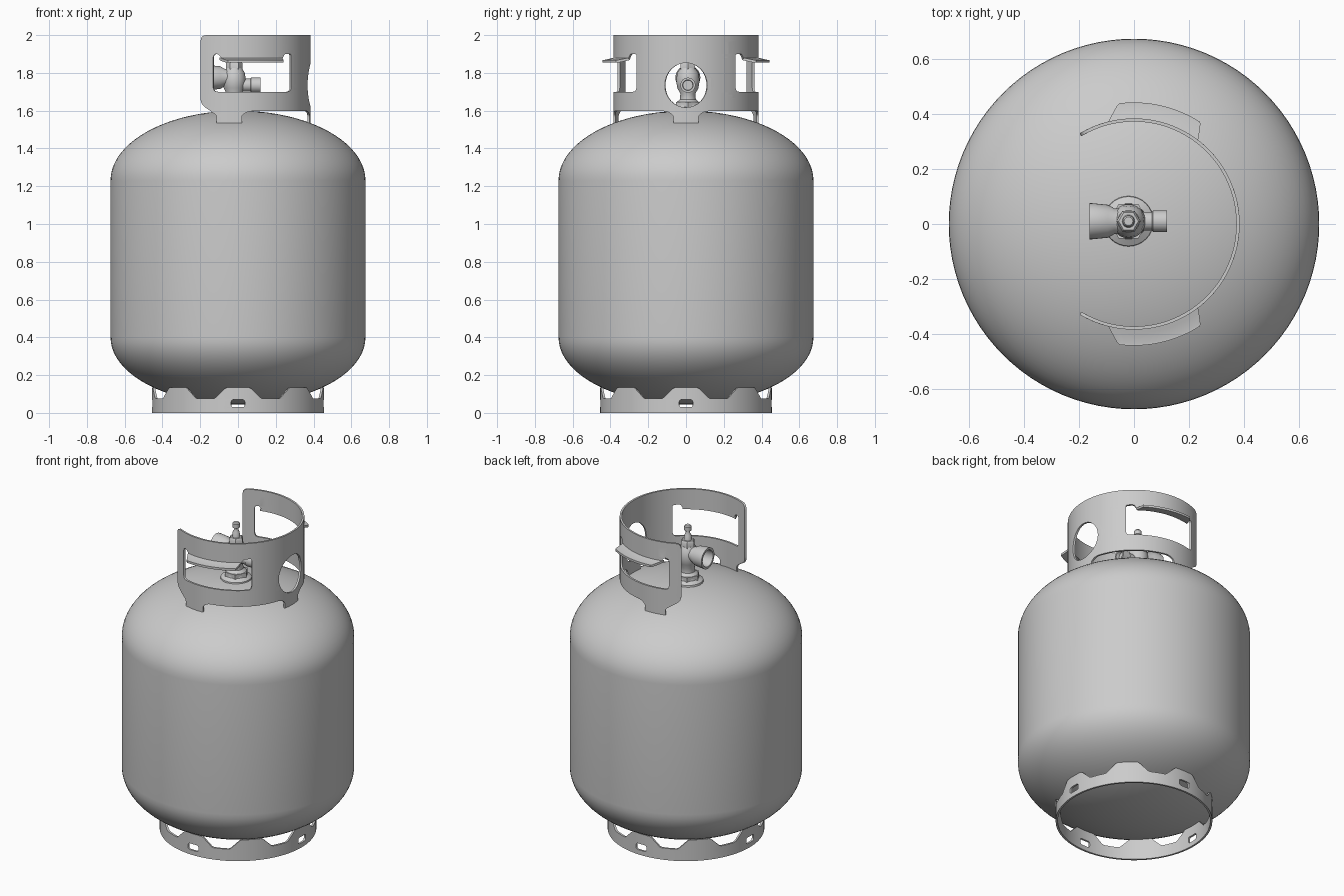
import bpy, bmesh
from math import sin, cos, pi, radians
from mathutils import Vector, Matrix
from mathutils.geometry import tessellate_polygon

if "Cube" in bpy.data.objects:
    bpy.data.objects.remove(bpy.data.objects["Cube"])


def finish(bm, name, angle=35):
    bmesh.ops.recalc_face_normals(bm, faces=bm.faces[:])
    me = bpy.data.meshes.new(name)
    bm.to_mesh(me)
    bm.free()
    ob = bpy.data.objects.new(name, me)
    bpy.context.collection.objects.link(ob)
    bpy.ops.object.select_all(action='DESELECT')
    ob.select_set(True)
    bpy.context.view_layer.objects.active = ob
    bpy.ops.object.shade_smooth_by_angle(angle=radians(angle))
    return ob


def lathe(name, profile, segs=32, matrix=Matrix()):
    """Revolve (radius, height) points around z, then place by matrix."""
    bm = bmesh.new()
    rings = []
    for r, z in profile:
        if r < 1e-5:
            rings.append([bm.verts.new((0, 0, z))] * segs)
        else:
            rings.append([bm.verts.new((r * cos(2 * pi * i / segs), r * sin(2 * pi * i / segs), z))
                          for i in range(segs)])
    for a, b in zip(rings, rings[1:]):
        for i in range(segs):
            j = (i + 1) % segs
            bm.faces.new(dict.fromkeys((a[i], a[j], b[j], b[i])))
    bm.transform(matrix)
    return finish(bm, name)


def rounded(points, radius, n=4):
    """Round polygon corners; points are (degrees, z), returned as (length, z)."""
    pts = [Vector((radians(p[0]) * radius, p[1])) for p in points]
    out = []
    for i, p in enumerate(pts):
        r = points[i][2] if len(points[i]) > 2 else 0
        if r == 0:
            out.append(p)
            continue
        a = p + (pts[i - 1] - p).normalized() * r
        b = p + (pts[(i + 1) % len(pts)] - p).normalized() * r
        for k in range(n + 1):
            t = k / n
            out.append(a * (1 - t) ** 2 + p * 2 * t * (1 - t) + b * t * t)
    return out


def ellipse(deg, z, a, b, radius, n):
    return [Vector((radians(deg) * radius + a * cos(2 * pi * i / n), z + b * sin(2 * pi * i / n)))
            for i in range(n)]


def thicken(bm, move):
    """Turn an open sheet into a solid by copying it through move()."""
    new = bmesh.ops.extrude_face_region(bm, geom=bm.faces[:], use_keep_orig=True)
    for v in new['geom']:
        if isinstance(v, bmesh.types.BMVert):
            v.co = move(v.co)


def bent_sheet(name, outline, holes, radius, thick, step=4):
    """Fill a flat outline with holes, slice it and roll it around z."""
    loops = [[v.to_3d() for v in loop] for loop in [outline] + holes]
    bm = bmesh.new()
    verts = [bm.verts.new(v) for loop in loops for v in loop]
    for tri in tessellate_polygon(loops):
        bm.faces.new([verts[i] for i in tri])
    for d in range(-220, 221, step):
        bmesh.ops.bisect_plane(bm, geom=bm.verts[:] + bm.edges[:] + bm.faces[:], dist=1e-5,
                               plane_co=(radians(d) * radius, 0, 0), plane_no=(1, 0, 0))
    for v in bm.verts:
        a = v.co.x / radius
        v.co = (radius * cos(a), radius * sin(a), v.co.y)
    bmesh.ops.remove_doubles(bm, verts=bm.verts[:], dist=1e-5)
    k = 1 - thick / radius
    thicken(bm, lambda c: Vector((c.x * k, c.y * k, c.z)))
    return finish(bm, name)


# Tank: straight wall with elliptical domes
R, N = 0.675, 20
bottom = [(R * sin(pi / 2 * i / N), 0.40 - 0.355 * cos(pi / 2 * i / N)) for i in range(N + 1)]
top = [(R * cos(pi / 2 * i / N), 1.23 + 0.37 * sin(pi / 2 * i / N)) for i in range(N)] + [(0, 1.60)]
lathe("tank_body", bottom + top, 96)

# Foot ring: eight welded tabs, four slots
FR = 0.455
edge = [(157.5, 0.0), (157.5, 0.075)]
for k in range(8):
    c = 135 - 45 * k
    edge += [(c + 16, 0.075, 0.012), (c + 8, 0.135, 0.012), (c - 8, 0.135, 0.012), (c - 16, 0.075, 0.012)]
edge += [(-202.5, 0.075), (-202.5, 0.0)]
slots = [rounded([(c - 4.6, 0.03, 0.014), (c + 4.6, 0.03, 0.014), (c + 4.6, 0.07, 0.014),
                  (c - 4.6, 0.07, 0.014)], FR) for c in (-180, -90, 0, 90)]
bent_sheet("foot_ring", rounded(edge, FR), slots, FR, 0.012)

# Collar: open at the back, three feet, two hand windows, one round hole
CR, Z0 = 0.385, 1.597
edge = [(121, 2.0, 0.035), (-121, 2.0, 0.035), (-121, 1.635, 0.03), (-112, Z0, 0.02)]
for c in (-97, 0, 97):
    edge += [(c - 15, Z0, 0.02), (c - 10, 1.575, 0.012), (c - 10, 1.535), (c + 10, 1.535),
             (c + 10, 1.575, 0.012), (c + 15, Z0, 0.02)]
edge += [(112, Z0, 0.02), (121, 1.635, 0.03)]
holes = [ellipse(0, 1.735, 0.114, 0.118, CR, 32)]
for s in (-1, 1):
    holes.append(rounded([(s * 43, 1.70, 0.025), (s * 110, 1.70, 0.025), (s * 110, 1.90, 0.02),
                          (s * 106, 1.90, 0.01), (s * 102, 1.87, 0.01), (s * 53, 1.87, 0.01),
                          (s * 50, 1.90, 0.01), (s * 43, 1.90, 0.012)], CR))
bent_sheet("collar", rounded(edge, CR), holes, CR, 0.012)

# Grip flaps bent outward from the window tops
for s, side in ((-1, "front"), (1, "back")):
    bm = bmesh.new()
    rows = []
    for t, r, z in ((0, 0.376, 1.882), (0.35, 0.40, 1.876), (0.85, 0.435, 1.868), (1, 0.443, 1.868)):
        lo, hi = 52 + 5 * t, 105 - 8 * t
        row = []
        for i in range(17):
            a = radians(lo + (hi - lo) * i / 16) * s
            row.append(bm.verts.new((r * cos(a), r * sin(a), z)))
        rows.append(row)
    for a, b in zip(rows, rows[1:]):
        for i in range(16):
            bm.faces.new((a[i], a[i + 1], b[i + 1], b[i]))
    thicken(bm, lambda c: c - Vector((0, 0, 0.014)))
    finish(bm, side + "_grip_flap")

# Valve: turned body, hexagonal nuts, stem and two side ports
VX, VY = -0.02, 0.01
place = Matrix.Translation((VX, VY, 0))
lathe("valve_body", [(0, 1.58), (0.095, 1.58), (0.09, 1.605), (0.065, 1.62), (0.06, 1.645),
                     (0.042, 1.66), (0.04, 1.69), (0.056, 1.72), (0.062, 1.76), (0.056, 1.80),
                     (0.04, 1.825), (0, 1.825)], 32, place)
lathe("base_nut", [(0, 1.615), (0.072, 1.615), (0.072, 1.645), (0, 1.645)], 6, place)
lathe("bonnet_nut", [(0, 1.815), (0.044, 1.815), (0.044, 1.85), (0.036, 1.86), (0, 1.86)], 6, place)
lathe("valve_stem", [(0, 1.85), (0.024, 1.85), (0.02, 1.89), (0.014, 1.90), (0.014, 1.915),
                     (0.021, 1.92), (0.021, 1.945), (0.016, 1.952), (0, 1.952)], 20, place)
lathe("outlet_port", [(0, 0), (0.048, 0), (0.046, 0.05), (0.06, 0.075), (0.066, 0.135), (0.066, 0.142),
                      (0.052, 0.142), (0.046, 0.06), (0, 0.06)], 32,
      Matrix.Translation((VX, VY, 1.775)) @ Matrix.Rotation(-pi / 2, 4, 'Y'))
lathe("relief_port", [(0, 0), (0.034, 0), (0.034, 0.085), (0.04, 0.09), (0.04, 0.14), (0.028, 0.14),
                      (0.026, 0.12), (0, 0.12)], 24,
      Matrix.Translation((VX, VY, 1.735)) @ Matrix.Rotation(pi / 2, 4, 'Y'))
